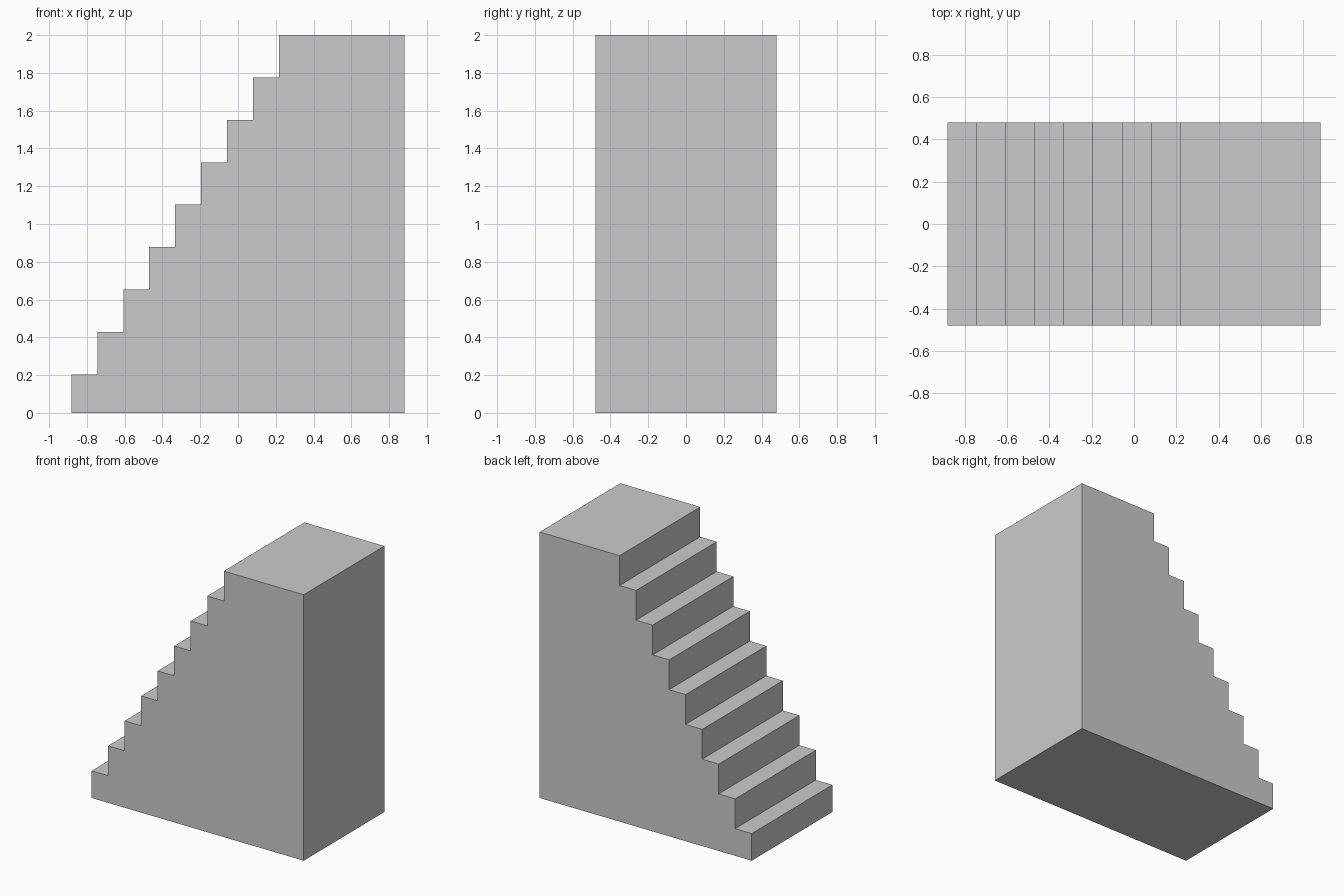
import bpy, bmesh

if "Cube" in bpy.data.objects:
    bpy.data.objects.remove(bpy.data.objects["Cube"])

HALF_X, HALF_Y = 0.882, 0.479
STEPS = 8
LANDING_X = 0.217
FIRST_RISE, TOP = 0.204, 2.0
tread = (LANDING_X + HALF_X) / STEPS
rise = (TOP - FIRST_RISE) / STEPS

# Stepped side profile: base, back, landing, then down the treads
profile = [(-HALF_X, 0), (HALF_X, 0), (HALF_X, TOP), (LANDING_X, TOP)]
for i in reversed(range(STEPS)):
    z = FIRST_RISE + i * rise
    profile.append((-HALF_X + (i + 1) * tread, z))
    profile.append((-HALF_X + i * tread, z))

# Extrude the profile across the width
bm = bmesh.new()
side = bm.faces.new([bm.verts.new((x, -HALF_Y, z)) for x, z in profile])
extruded = bmesh.ops.extrude_face_region(bm, geom=[side])["geom"]
bmesh.ops.translate(bm, vec=(0, 2 * HALF_Y, 0),
                    verts=[g for g in extruded if isinstance(g, bmesh.types.BMVert)])
# Keep the starting side so the block is closed
if not side.is_valid:
    bm.verts.ensure_lookup_table()
    bmesh.ops.holes_fill(bm, edges=bm.edges[:], sides=0)
bmesh.ops.recalc_face_normals(bm, faces=bm.faces[:])

mesh = bpy.data.meshes.new("staircase")
bm.to_mesh(mesh)
bm.free()
bpy.context.collection.objects.link(bpy.data.objects.new("staircase", mesh))
